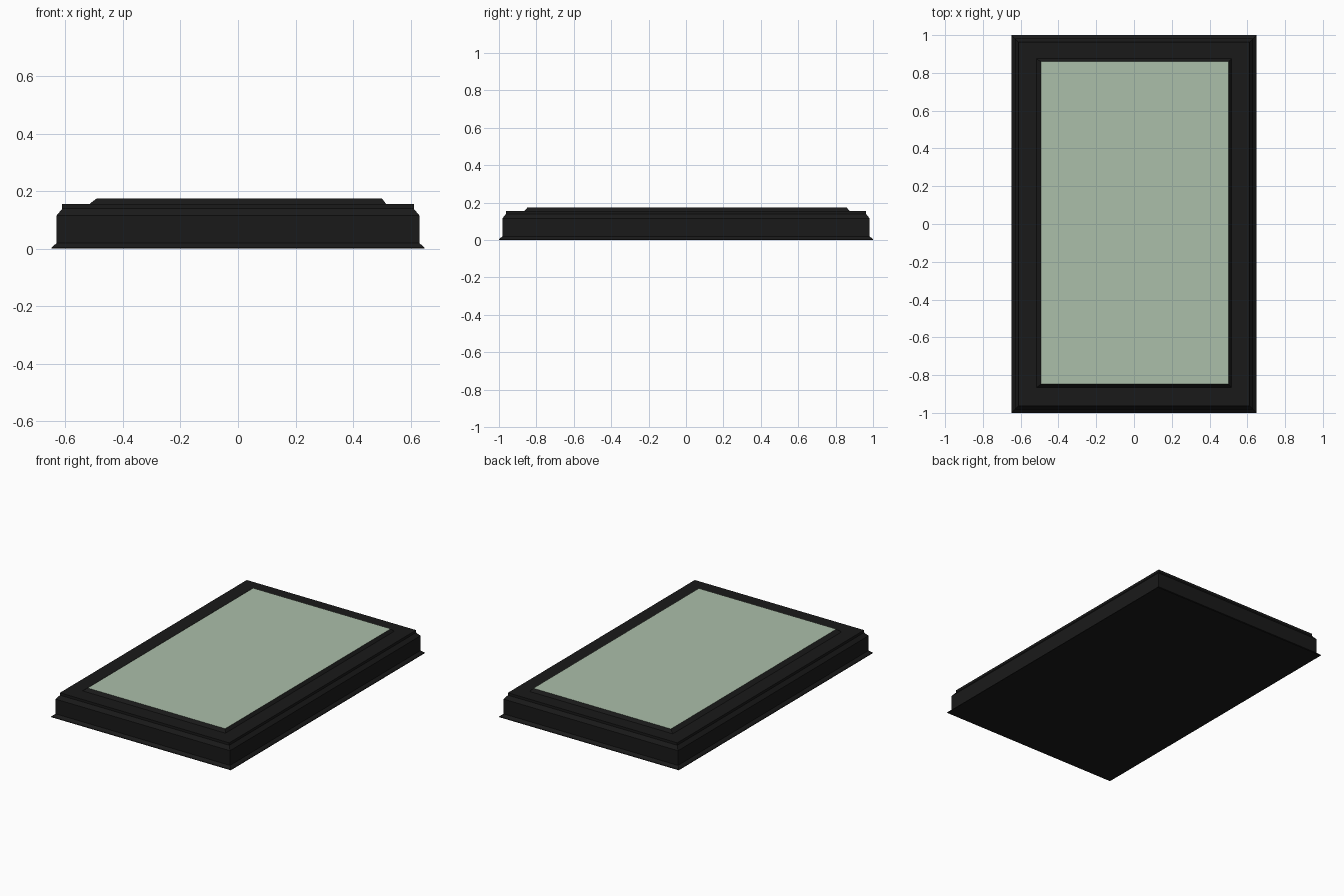
import bpy, bmesh

if "Cube" in bpy.data.objects:
    bpy.data.objects.remove(bpy.data.objects["Cube"])


def material(name, color):
    m = bpy.data.materials.new(name)
    m.diffuse_color = color
    m.use_nodes = True
    m.node_tree.nodes["Principled BSDF"].inputs["Base Color"].default_value = m.diffuse_color
    return m


black = material("black_plastic", (0.01, 0.01, 0.01, 1))
green = material("pale_green", (0.41, 0.52, 0.40, 1))


def stacked(name, rings, mat, top_mat=None):
    """Closed solid lofted through rectangles (x0, x1, y0, y1, z)."""
    bm = bmesh.new()
    loops = [[bm.verts.new((x, y, z)) for x, y in
              ((x0, y0), (x1, y0), (x1, y1), (x0, y1))]
             for x0, x1, y0, y1, z in rings]
    for a, b in zip(loops, loops[1:]):
        for i in range(4):
            j = (i + 1) % 4
            bm.faces.new((a[i], a[j], b[j], b[i]))
    bm.faces.new(loops[0][::-1])
    top = bm.faces.new(loops[-1])
    me = bpy.data.meshes.new(name)
    me.materials.append(mat)
    if top_mat:
        me.materials.append(top_mat)
        top.material_index = 1
    bm.to_mesh(me)
    bm.free()
    ob = bpy.data.objects.new(name, me)
    bpy.context.collection.objects.link(ob)
    return ob


# casing: flared foot, straight wall, chamfer, upper lip
profile = [(0.0, 0.0), (0.0, 0.004), (0.018, 0.02), (0.018, 0.116),
           (0.037, 0.139), (0.037, 0.155)]
stacked("casing", [(-0.648 + d, 0.648 - d, -1 + d, 1 - d, z)
                   for d, z in profile], black)

# raised display: bevelled black rim with pale green glass on top
stacked("display", [(-0.517, 0.515, -0.865, 0.875, 0.15),
                    (-0.517, 0.515, -0.865, 0.875, 0.155),
                    (-0.492, 0.501, -0.848, 0.859, 0.174)], black, green)
